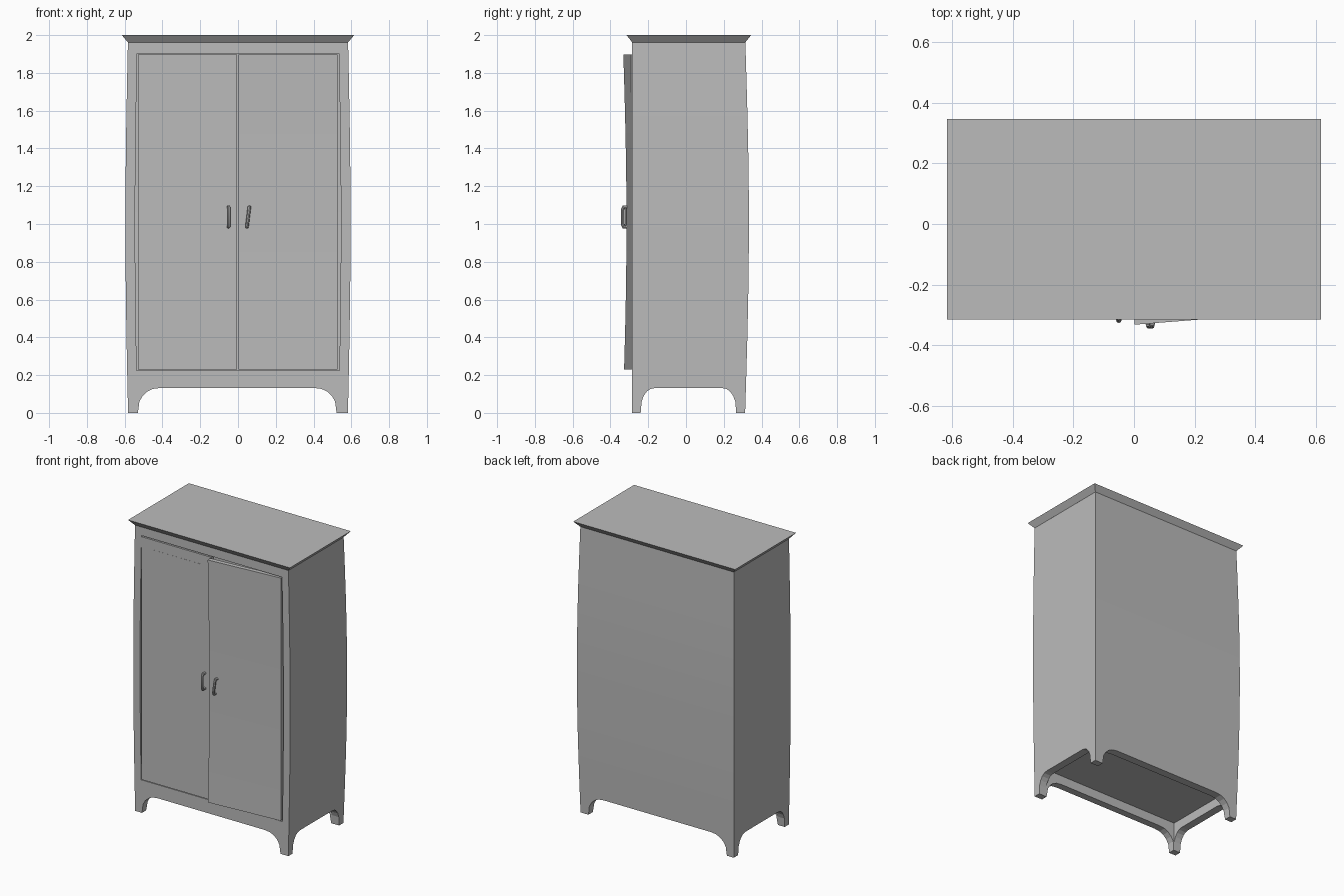
import bpy, bmesh, math
from mathutils import Vector

old = bpy.data.objects.get("Cube")
if old:
    bpy.data.objects.remove(old, do_unlink=True)

grey = bpy.data.materials.new("plain grey")
grey.use_nodes = True
COLOUR = (0.5, 0.5, 0.5, 1)
grey.diffuse_color = COLOUR
grey.node_tree.nodes["Principled BSDF"].inputs["Base Color"].default_value = COLOUR


def finish(name, bm):
    bmesh.ops.recalc_face_normals(bm, faces=bm.faces[:])
    mesh = bpy.data.meshes.new(name)
    bm.to_mesh(mesh)
    bm.free()
    mesh.materials.append(grey)
    ob = bpy.data.objects.new(name, mesh)
    bpy.context.collection.objects.link(ob)
    return ob


def swell(z):
    return math.sin(math.pi * min(max(z / 2, 0), 1))


def box(name, low, high, shape=None, rows=8):
    """Box between two corners, sliced in height and reshaped point by point."""
    bm = bmesh.new()
    low, high = Vector(low), Vector(high)
    bmesh.ops.create_cube(bm, size=1)
    for v in bm.verts:
        v.co = Vector(a + (b - a) * (c + 0.5) for a, b, c in zip(low, high, v.co))
    if shape:
        for i in range(1, rows):
            z = low.z + (high.z - low.z) * i / rows
            bmesh.ops.bisect_plane(bm, geom=bm.verts[:] + bm.edges[:] + bm.faces[:],
                                   plane_co=(0, 0, z), plane_no=(0, 0, 1))
        for v in bm.verts:
            v.co = shape(v.co)
    return finish(name, bm)


def arch(name, left, right, reach, along_x):
    """Prism with rounded upper corners that cuts the space between the feet."""
    half = [(0, -0.1), (0, 0), (0.008, 0.06), (0.025, 0.09),
            (0.05, 0.113), (0.08, 0.127), (0.12, 0.132)]
    squeeze = 0.65 if along_x else 1
    outline = [(left + a * squeeze, z) for a, z in half]
    outline += [(right - a * squeeze, z) for a, z in reversed(half)]
    bm = bmesh.new()
    verts = [bm.verts.new((-reach, a, z) if along_x else (a, -reach, z)) for a, z in outline]
    face = bm.faces.new(verts)
    moved = bmesh.ops.extrude_face_region(bm, geom=[face])["geom"]
    step = Vector((2 * reach, 0, 0) if along_x else (0, 2 * reach, 0))
    bmesh.ops.translate(bm, vec=step, verts=[g for g in moved if isinstance(g, bmesh.types.BMVert)])
    return finish(name, bm)


def cut(ob, cutter):
    mod = ob.modifiers.new("cut", 'BOOLEAN')
    mod.operation = 'DIFFERENCE'
    mod.solver = 'EXACT'
    mod.object = cutter
    cutter.hide_render = True
    bpy.context.view_layer.objects.active = ob
    bpy.ops.object.modifier_apply(modifier=mod.name)
    bpy.data.objects.remove(cutter, do_unlink=True)


# Cabinet body: sides and back swell gently, front stays flat
def body_shape(p):
    s = swell(p.z)
    return Vector((p.x * (1 + 0.024 * s), p.y + (0.02 * s if p.y > 0 else 0), p.z))


cabinet = box("cabinet_body", (-0.582, -0.285, 0), (0.582, 0.313, 1.965), body_shape, 10)

# Hollow interior, arches between the feet, recess under the floor
cut(cabinet, box("interior_cutter", (-0.532, -0.4, 0.225), (0.532, 0.28, 1.903), body_shape))
cut(cabinet, arch("front_arch_cutter", -0.53, 0.522, 0.8, False))
cut(cabinet, arch("side_arch_cutter", -0.24, 0.266, 0.8, True))
cut(cabinet, box("recess_cutter", (-0.53, -0.236, -0.1), (0.53, 0.262, 0.195)))

# Crown that flares out to a sharp top edge
def crown_shape(p):
    if p.z > 1.99:
        return Vector((p.x * 1.055, -0.315 if p.y < 0 else 0.345, p.z))
    return p


box("crown", (-0.583, -0.285, 1.962), (0.583, 0.314, 2.0), crown_shape, 1)

# Closed door with a thin plate
box("right_door", (-0.53, -0.288, 0.23), (-0.005, -0.255, 1.897))
box("right_door_panel", (-0.45, -0.2888, 0.84), (-0.08, -0.286, 1.83))


# Door standing ajar, bowed inward at mid height
def ajar(p):
    opening = (0.53 - p.x) / 0.53
    return Vector((p.x, p.y - opening * (0.045 - 0.02 * swell(p.z)), p.z))


box("left_door", (0.002, -0.29, 0.23), (0.528, -0.26, 1.897), ajar)


# Bent bar handles
def handle(name, x, lean, door_y, out_y):
    curve = bpy.data.curves.new(name, 'CURVE')
    curve.dimensions = '3D'
    curve.bevel_depth = 0.009
    curve.bevel_resolution = 2
    curve.use_fill_caps = True
    path = [(door_y, 0.985), (out_y + 0.006, 0.985), (out_y, 0.998), (out_y, 1.04),
            (out_y, 1.077), (out_y + 0.006, 1.09), (door_y, 1.09)]
    spline = curve.splines.new('POLY')
    spline.points.add(len(path) - 1)
    for point, (y, z) in zip(spline.points, path):
        point.co = (x + lean * (z - 1.04), y, z, 1)
    curve.materials.append(grey)
    ob = bpy.data.objects.new(name, curve)
    bpy.context.collection.objects.link(ob)
    bpy.ops.object.select_all(action='DESELECT')
    ob.select_set(True)
    bpy.context.view_layer.objects.active = ob
    bpy.ops.object.convert(target='MESH')
    bpy.ops.object.shade_smooth_by_angle(angle=math.radians(40))


handle("right_handle", -0.05, 0, -0.28, -0.317)
handle("left_handle", 0.054, 0.12, -0.305, -0.336)
